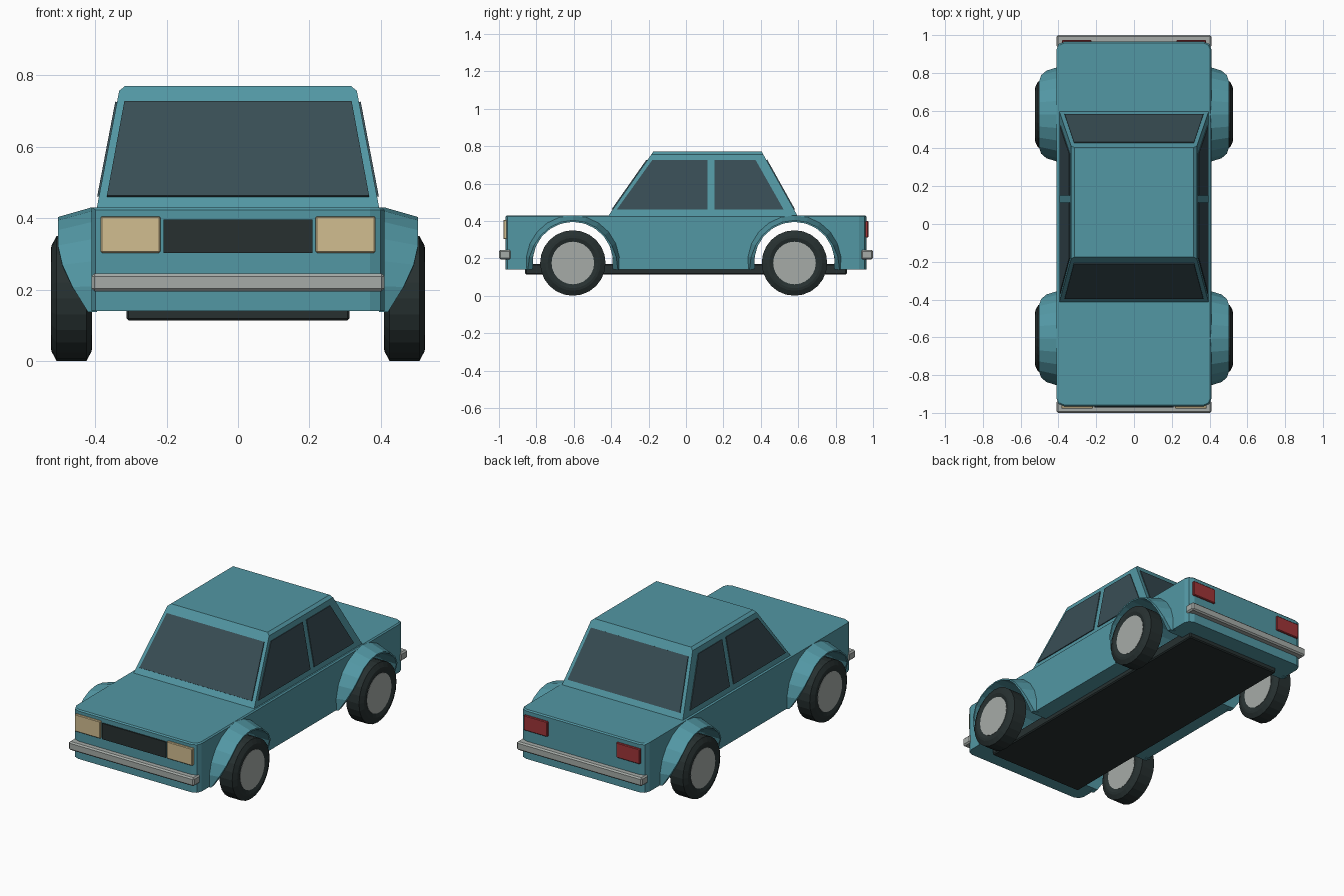
import bpy, bmesh
from math import sin, cos, pi, radians
from mathutils import Vector

if "Cube" in bpy.data.objects:
    bpy.data.objects.remove(bpy.data.objects["Cube"])

def mat(name, r, g, b):
    m = bpy.data.materials.new(name)
    m.diffuse_color = (r, g, b, 1)
    m.use_nodes = True
    m.node_tree.nodes["Principled BSDF"].inputs["Base Color"].default_value = m.diffuse_color
    return m

PAINT = mat("paint", .085, .31, .37)
GLASS = mat("glass", .04, .075, .09)
DARK = mat("dark", .02, .03, .03)
CHROME = mat("chrome", .38, .41, .39)
LAMP = mat("lamp", .64, .51, .28)
RED = mat("red", .35, .035, .04)

def finish(name, bm, material):
    bmesh.ops.recalc_face_normals(bm, faces=bm.faces[:])
    me = bpy.data.meshes.new(name)
    bm.to_mesh(me)
    bm.free()
    me.materials.append(material)
    ob = bpy.data.objects.new(name, me)
    bpy.context.collection.objects.link(ob)
    return ob

def bevel(bm, edges, width, segments=1):
    bmesh.ops.bevel(bm, geom=edges, offset=width, segments=segments, profile=.5, affect='EDGES')

def loft(rings, closed=False):
    """Skin equal-sized point rings; cap the ends unless closed."""
    bm = bmesh.new()
    rows = [[bm.verts.new(p) for p in ring] for ring in rings]
    n = len(rows[0])
    for a, b in zip(rows, rows[1:] + rows[:1] if closed else rows[1:]):
        for i in range(n):
            j = (i + 1) % n
            bm.faces.new((a[i], a[j], b[j], b[i]))
    if not closed:
        bm.faces.new(rows[0])
        bm.faces.new(rows[-1])
    return bm

def box(name, x, y, z, material, width=0):
    ring = lambda h: [(x[0], y[0], h), (x[1], y[0], h), (x[1], y[1], h), (x[0], y[1], h)]
    bm = loft([ring(z[0]), ring(z[1])])
    if width:
        bevel(bm, bm.edges[:], width)
    return finish(name, bm, material)

def panel(name, pts, material, half=.005):
    """Thin slab straddling the plane of the given points."""
    p = [Vector(q) for q in pts]
    n = (p[1] - p[0]).cross(p[2] - p[0]).normalized() * half
    return finish(name, loft([[q - n for q in p], [q + n for q in p]]), material)

AXLES = {"front": -.605, "rear": .58}
HUB_Z, ARCH_Z, ARCH_R = .175, .18, .215

# Body: side profile with wheel arch openings, extruded across
profile = [(-.965, .14)]
for y in AXLES.values():
    for i in range(17):
        a = radians(190.7 - 201.4 * i / 16)
        profile.append((y + ARCH_R * cos(a), ARCH_Z + ARCH_R * sin(a)))
profile += [(.965, .14), (.965, .43), (-.965, .43)]
bm = loft([[(x, y, z) for y, z in profile] for x in (-.41, .41)])
corners = [e for e in bm.edges if all(abs(v.co.y) > .96 for v in e.verts)
           and abs(e.verts[0].co.z - e.verts[1].co.z) > .2]
bevel(bm, corners, .04, 2)
rim = [e for e in bm.edges if all(v.co.z > .429 for v in e.verts)]
bevel(bm, rim, .007)
finish("body", bm, PAINT)

# Cabin
def cabin_x(z):
    return .395 - .065 * (z - .43) / .34

def cabin_ring(y0, y1, z):
    x = cabin_x(z)
    return [(-x, y0, z), (x, y0, z), (x, y1, z), (-x, y1, z)]

bm = loft([cabin_ring(-.42, .60, .42), cabin_ring(-.175, .405, .77)])
bevel(bm, [e for e in bm.edges if all(v.co.z > .7 for v in e.verts)
           and abs(e.verts[0].co.x - e.verts[1].co.x) < .01], .014)
finish("cabin", bm, PAINT)

# Windscreen and rear window
def cross_window(name, y_low, y_high):
    lo, hi = .46, .725
    panel(name, [(-.367, y_low, lo), (.367, y_low, lo),
                 (.318, y_high, hi), (-.318, y_high, hi)], GLASS)

cross_window("windscreen", -.393, -.207)
cross_window("rear_window", .578, .430)

# Side windows
for side, s in (("right", 1), ("left", -1)):
    for name, outline in (
            ("front", [(-.37, .46), (.115, .46), (.115, .725), (-.18, .725)]),
            ("rear", [(.152, .46), (.522, .46), (.372, .725), (.152, .725)])):
        panel(f"{side}_{name}_side_window",
              [(s * cabin_x(z), y, z) for y, z in outline], GLASS)

# Wheels and flared arches
SEG = 24
for side, s in (("right", 1), ("left", -1)):
    for end, yc in AXLES.items():
        def lathe(section):
            return [[(s * x, yc + r * cos(2 * pi * i / SEG), HUB_Z + r * sin(2 * pi * i / SEG))
                     for i in range(SEG)] for x, r in section]
        tyre = [(.416, .112), (.408, .135), (.41, .148), (.424, .175),
                (.508, .175), (.522, .148), (.524, .135), (.516, .112)]
        finish(f"{side}_{end}_tyre", loft(lathe(tyre), closed=True), DARK)
        finish(f"{side}_{end}_hub", loft(lathe([(.414, .114), (.518, .114)])), CHROME)

        rings = []
        for i in range(13):
            t = i / 12
            a = radians(-10 + 200 * t)
            h = min(t, 1 - t) * 200 - 10          # degrees above the sill end
            xo = .42 + .065 * (h + 10) / 25 if h < 15 else min(.504, .485 + .02 * (h - 15) / 25)
            k = (xo - .40) / .104
            section = [(.395, .25), (.41, .25), (xo, .25 - .027 * k),
                       (xo, ARCH_R), (.395, ARCH_R)]
            rings.append([(s * x, yc + r * cos(a), ARCH_Z + r * sin(a)) for x, r in section])
        finish(f"{side}_{end}_wheel_arch", loft(rings), PAINT)

# Underbody plate
box("underbody", (-.312, .312), (-.86, .86), (.113, .17), DARK, .006)

# Bumpers
box("front_bumper", (-.41, .41), (-1, -.935), (.195, .245), CHROME, .008)
box("rear_bumper", (-.41, .41), (.935, 1), (.195, .245), CHROME, .008)

# Grille and lights
box("grille", (-.208, .208), (-.972, -.94), (.302, .396), DARK)
for side, s in (("right", 1), ("left", -1)):
    span = lambda a, b: tuple(sorted((s * a, s * b)))
    box(f"{side}_headlight", span(.217, .385), (-.977, -.92), (.303, .405), LAMP, .004)
    box(f"{side}_tail_light", span(.225, .38), (.92, .975), (.31, .40), RED, .004)
